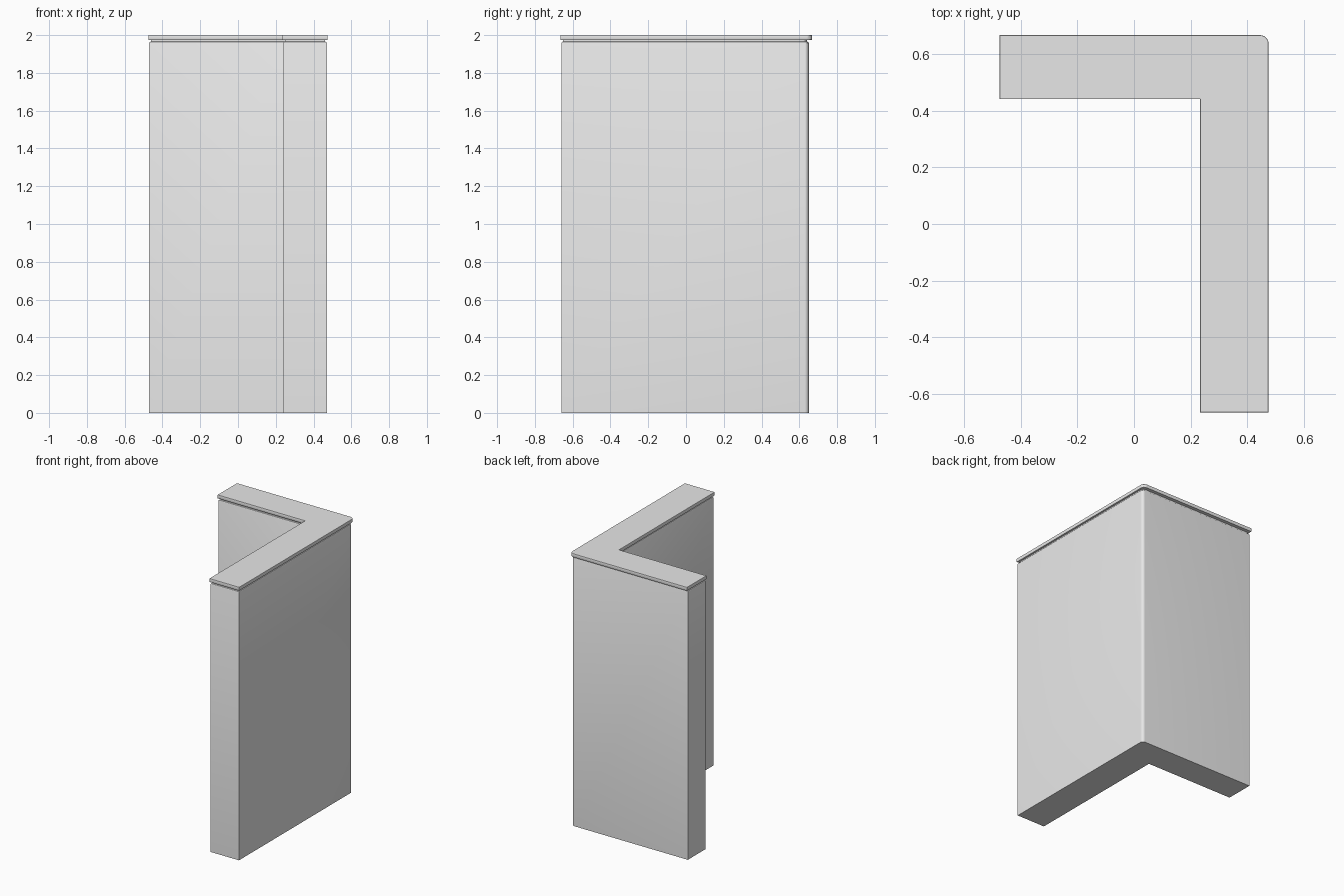
import bpy
import bmesh
from math import sin, cos, pi

cube = bpy.data.objects.get("Cube")
if cube:
    bpy.data.objects.remove(cube, do_unlink=True)

# Single plain grey finish
grey = bpy.data.materials.new("plain_grey")
grey.use_nodes = True
grey.diffuse_color = (0.8, 0.8, 0.8, 1)
grey.node_tree.nodes["Principled BSDF"].inputs["Base Color"].default_value = (0.8, 0.8, 0.8, 1)


def l_outline(bounds, inset, radius, steps=6):
    """Corner-shaped plan, shrunk by inset, with the outer corner rounded."""
    left, right, front, back, inner_x, inner_y = bounds
    left, front = left + inset, front + inset
    right, back = right - inset, back - inset
    inner_x, inner_y = inner_x + inset, inner_y + inset
    arc = [(right - radius + radius * cos(a), back - radius + radius * sin(a))
           for a in (i * pi / 2 / steps for i in range(steps + 1))]
    return [(left, inner_y), (inner_x, inner_y), (inner_x, front),
            (right, front)] + arc + [(left, back)]


def stack(name, bounds, levels, radius):
    """Loft the plan through (height, inset) levels and close both ends."""
    bm = bmesh.new()
    rings = [[bm.verts.new((x, y, z)) for x, y in l_outline(bounds, inset, radius)]
             for z, inset in levels]
    for low, high in zip(rings, rings[1:]):
        for i in range(len(low)):
            j = (i + 1) % len(low)
            bm.faces.new((low[i], low[j], high[j], high[i]))
    bm.faces.new(rings[0][::-1])
    bm.faces.new(rings[-1])
    bmesh.ops.recalc_face_normals(bm, faces=bm.faces)
    mesh = bpy.data.meshes.new(name)
    bm.to_mesh(mesh)
    bm.free()
    mesh.materials.append(grey)
    obj = bpy.data.objects.new(name, mesh)
    bpy.context.collection.objects.link(obj)
    bpy.ops.object.select_all(action="DESELECT")
    obj.select_set(True)
    bpy.context.view_layer.objects.active = obj
    bpy.ops.object.shade_smooth_by_angle(angle=pi / 6)
    return obj


# Tall corner wall, eased at the top and stepping in to a narrow neck
stack("corner_wall", (-0.47, 0.47, -0.66, 0.65, 0.24, 0.443),
      [(0, 0), (1.957, 0), (1.963, 0.003), (1.966, 0.01), (1.977, 0.01)], 0.022)

# Thin overhanging cap
stack("top_cap", (-0.475, 0.475, -0.665, 0.667, 0.233, 0.441),
      [(1.975, 0.001), (1.977, 0), (1.998, 0), (2.0, 0.001)], 0.03)
